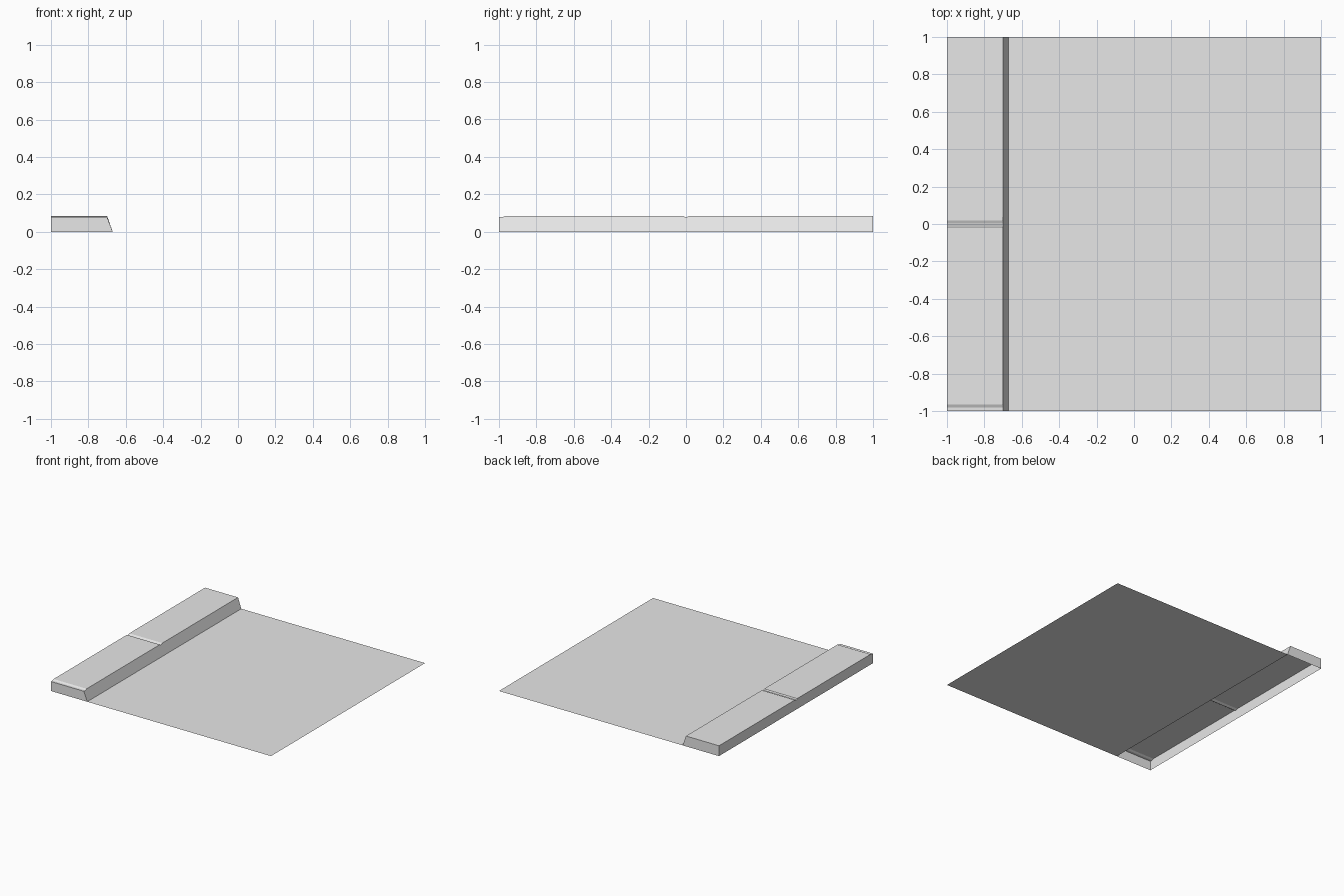
import bpy
import bmesh

cube = bpy.data.objects.get("Cube")
if cube:
    bpy.data.objects.remove(cube, do_unlink=True)

# One plain concrete colour
CONCRETE = (0.8, 0.8, 0.8, 1.0)
concrete = bpy.data.materials.new("concrete_grey")
concrete.use_nodes = True
concrete.diffuse_color = CONCRETE
concrete.node_tree.nodes["Principled BSDF"].inputs["Base Color"].default_value = CONCRETE

OUTER, TOP_EDGE, FOOT, ROAD_EDGE = -1.0, -0.70, -0.67, 1.0
HIGH, LOW = 0.085, 0.078


def make_object(name, bm):
    mesh = bpy.data.meshes.new(name)
    bm.to_mesh(mesh)
    bm.free()
    mesh.materials.append(concrete)
    obj = bpy.data.objects.new(name, mesh)
    bpy.context.collection.objects.link(obj)
    return obj


# Road: a single flat sheet that stops at the foot of the kerb
bm = bmesh.new()
corners = [(FOOT, -1), (ROAD_EDGE, -1), (ROAD_EDGE, 1), (FOOT, 1)]
bm.faces.new([bm.verts.new((x, y, 0)) for x, y in corners])
make_object("road_surface", bm)

# Pavement: top profile along y, with a lowered front joint and a middle joint
profile = [(-1, LOW), (-0.98, LOW), (-0.965, HIGH),
           (-0.015, HIGH), (-0.005, LOW), (0.002, LOW), (0.018, HIGH),
           (1, HIGH)]
bm = bmesh.new()
outer = [bm.verts.new((OUTER, y, z)) for y, z in profile]
inner = [bm.verts.new((TOP_EDGE, y, z)) for y, z in profile]
outer_base = [bm.verts.new((OUTER, y, 0)) for y in (-1, 1)]
inner_base = [bm.verts.new((FOOT, y, 0)) for y in (-1, 1)]

# Paving slabs and joints
for i in range(len(profile) - 1):
    bm.faces.new((outer[i], inner[i], inner[i + 1], outer[i + 1]))

# Outer wall, sloped kerb face and the two end walls; the underside stays open
bm.faces.new([outer_base[1], outer_base[0]] + outer)
bm.faces.new([inner_base[0], inner_base[1]] + inner[::-1])
bm.faces.new((outer_base[0], inner_base[0], inner[0], outer[0]))
bm.faces.new((inner_base[1], outer_base[1], outer[-1], inner[-1]))
make_object("pavement_with_kerb", bm)
